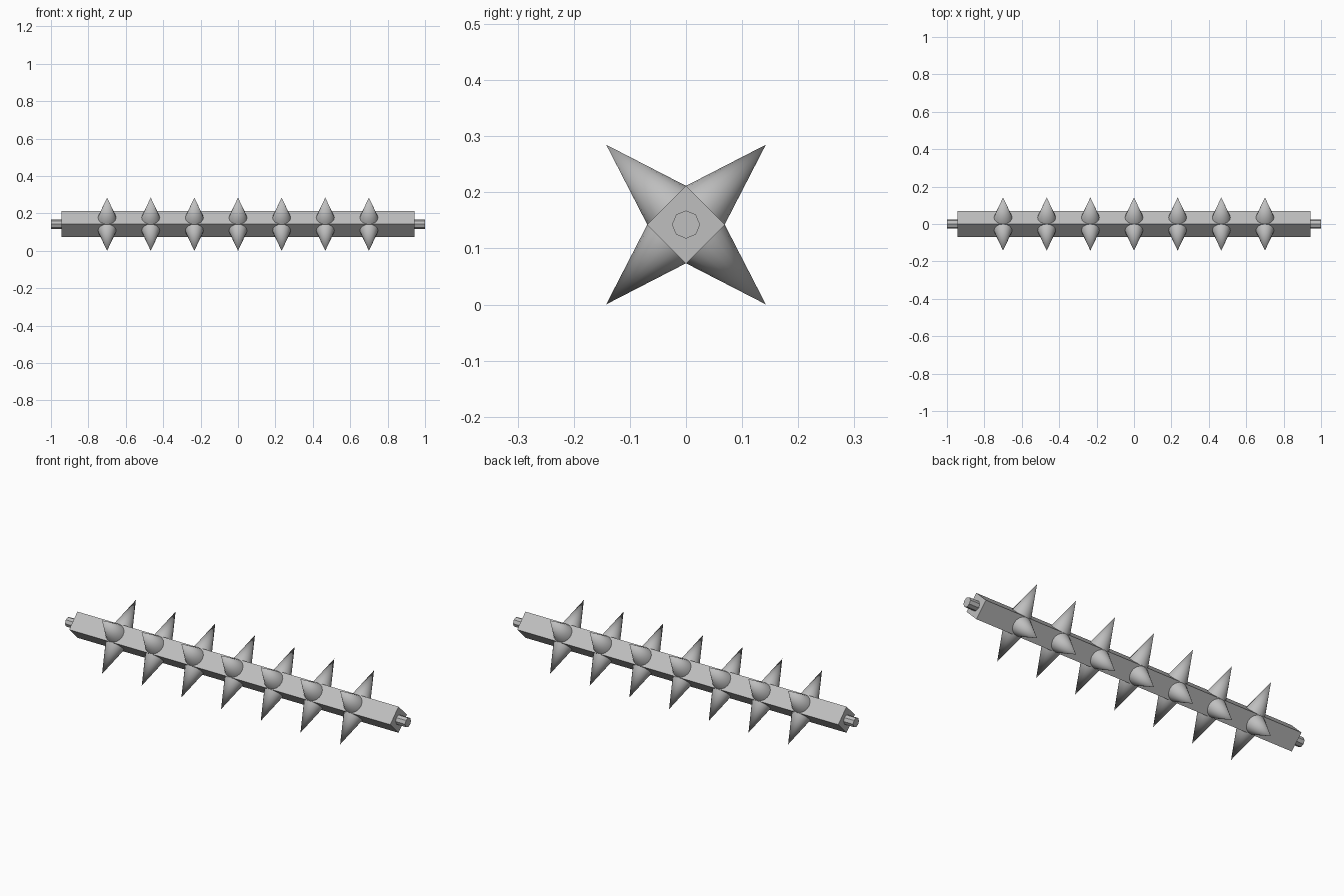
import bpy
import math
from mathutils import Vector

if "Cube" in bpy.data.objects:
    bpy.data.objects.remove(bpy.data.objects["Cube"])

CENTRE = 0.1425          # height of the roller axis
HALF_DIAGONAL = 0.0695   # square bar, standing on its edge
FACE = HALF_DIAGONAL / math.sqrt(2)
TIP = 0.2012             # spike tip distance from the axis

steel = bpy.data.materials.new("grey steel")
steel.diffuse_color = (0.52, 0.52, 0.52, 1)
steel.use_nodes = True
steel.node_tree.nodes["Principled BSDF"].inputs["Base Color"].default_value = steel.diffuse_color


def finish(name, smooth):
    ob = bpy.context.object
    ob.name = name
    ob.data.materials.append(steel)
    if smooth:
        bpy.ops.object.shade_smooth_by_angle(angle=math.radians(40))
    return ob


# square bar turned 45 degrees about its length
bpy.ops.mesh.primitive_cube_add(size=1, location=(0, 0, CENTRE))
bar = bpy.context.object
bar.scale = (1.888, FACE * 2, FACE * 2)
bar.rotation_euler = (math.radians(45), 0, 0)
finish("square_bar", False)

# round axle pin at each end
for side, label in ((-1, "left"), (1, "right")):
    bpy.ops.mesh.primitive_cylinder_add(
        vertices=8, radius=0.025, depth=0.057,
        location=(side * 0.9715, 0, CENTRE), rotation=(0, math.radians(90), 0))
    finish(label + "_axle_pin", False)

# seven rings of four spikes, one on each face of the bar
height = TIP - FACE
for ring in range(7):
    x = -0.7 + ring * 0.7 / 3
    for k in range(4):
        a = math.radians(45 + 90 * k)
        out = Vector((0, math.cos(a), math.sin(a)))
        bpy.ops.mesh.primitive_cone_add(
            vertices=16, radius1=FACE * 0.99, radius2=0, depth=height,
            location=Vector((x, 0, CENTRE)) + out * (FACE + height / 2),
            rotation=out.to_track_quat('Z', 'X').to_euler())
        finish(f"spike_{ring + 1}_{k + 1}", True)
